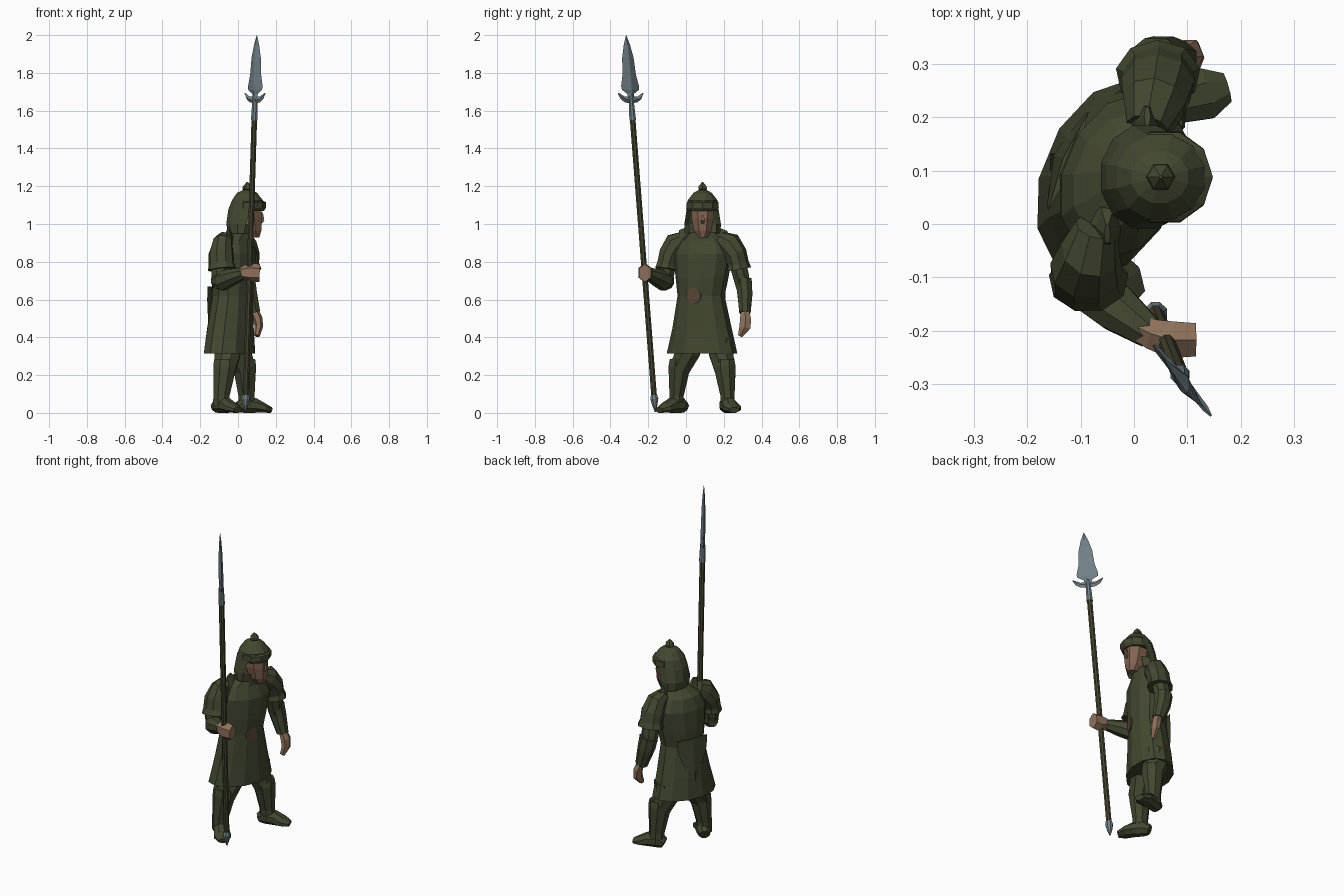
import bpy, bmesh, math
from mathutils import Vector as V


def material(name, rgb):
    m = bpy.data.materials.new(name)
    m.diffuse_color = (*rgb, 1)
    return m


GREEN = material("dark_green", (0.055, 0.064, 0.03))
WOOD = material("dark_wood", (0.062, 0.058, 0.03))
SKIN = material("skin", (0.27, 0.165, 0.105))
FACE = material("face_skin", (0.22, 0.125, 0.08))
STEEL = material("steel", (0.17, 0.225, 0.25))
LEATHER = material("leather", (0.10, 0.06, 0.036))


def loft(name, rings, n, mat, turn=0.5, keep=None):
    """Skin a row of elliptical rings (centre, u axis, v axis)."""
    bm = bmesh.new()
    rows = []
    for c, u, v in rings:
        row = []
        for i in range(n):
            a = (i + turn) * math.tau / n
            row.append(bm.verts.new(c + u * math.cos(a) + v * math.sin(a)))
        rows.append(row)
    for r, s in zip(rows, rows[1:]):
        for i in range(n):
            j = (i + 1) % n
            bm.faces.new((r[i], r[j], s[j], s[i]))
    bm.faces.new(rows[0])
    bm.faces.new(rows[-1])
    bmesh.ops.recalc_face_normals(bm, faces=bm.faces)
    if keep:
        bad = [f for f in bm.faces if not keep(f.calc_center_median())]
        bmesh.ops.delete(bm, geom=bad, context='FACES')
    me = bpy.data.meshes.new(name)
    bm.to_mesh(me)
    bm.free()
    me.materials.append(mat)
    ob = bpy.data.objects.new(name, me)
    bpy.context.collection.objects.link(ob)
    return ob


def limb(name, pts, n, mat, turn=0.5):
    """Tube through points (position, half width, half height)."""
    ps = [V(p[0]) for p in pts]
    whole = (ps[-1] - ps[0]).normalized()
    ref = V((0, 0, 1)) if abs(whole.z) < 0.7 else V((1, 0, 0))
    rings = []
    for i, (p, w, h) in enumerate(pts):
        t = (ps[min(i + 1, len(ps) - 1)] - ps[max(i - 1, 0)]).normalized()
        u = t.cross(ref).normalized()
        rings.append((ps[i], u * w, u.cross(t) * h))
    return loft(name, rings, n, mat, turn)


def stack(name, rows, n, mat, yaw=0, turn=0.5, keep=None):
    """Level rings (x, y, z, half width, half depth) turned by yaw."""
    f = V((math.cos(yaw), math.sin(yaw), 0))
    s = V((-f.y, f.x, 0))
    return loft(name, [(V((x, y, z)), s * w, f * d) for x, y, z, w, d in rows], n, mat, turn, keep)


YAW = -0.39
F = V((math.cos(YAW), math.sin(YAW), 0))

# Long coat
stack("coat", [(-.045, .085, .315, .195, .128), (-.04, .085, .45, .162, .12),
               (-.03, .08, .62, .128, .105), (-.025, .085, .72, .145, .112),
               (-.02, .09, .84, .162, .112), (-.02, .09, .91, .125, .09),
               (.005, .09, .955, .07, .065)], 12, GREEN, YAW)
# Pointed flap on the back of the coat
flap = []
for z, w, back in ((.67, .10, .1), (.6, .095, .105), (.48, .05, .118), (.42, .006, .125)):
    p = V((-.03, .08, z)) - F * back
    flap.append((p.x, p.y, z, w, .012))
stack("back_flap", flap, 4, GREEN, YAW, 0)
# Round belt plate
c = V((-.03, .08, .62))
limb("belt_plate", [(c + F * .09, .042, .042), (c + F * .107, .042, .042)], 10, LEATHER)

# Neck, head and nose
stack("neck", [(.02, .09, .9, .045, .045), (.04, .09, 1.0, .045, .045)], 8, FACE)
stack("head", [(.085, .088, .928, .026, .03), (.07, .088, .965, .05, .058),
               (.06, .088, 1.03, .064, .072), (.055, .088, 1.1, .066, .074)], 8, FACE)
limb("nose", [((.128, .088, 1.06), .008, .005), ((.13, .088, 1.02), .014, .014),
              ((.118, .088, 1.0), .01, .006)], 4, FACE)
# Helmet with side and neck guards open at the face
stack("helmet", [(.015, .088, .95, .098, .07), (.02, .088, 1.0, .1, .085),
                 (.04, .088, 1.075, .088, .095), (.05, .088, 1.125, .082, .085),
                 (.048, .088, 1.165, .05, .055), (.05, .088, 1.185, .012, .012)],
      12, GREEN, keep=lambda p: p.z > 1.07 or (p.x > .06) is False and p.z > .955)
stack("helmet_brow", [(.055, .088, 1.07, .084, .082), (.058, .088, 1.085, .09, .09),
                      (.058, .088, 1.115, .088, .09), (.055, .088, 1.125, .075, .075)], 10, GREEN)
stack("helmet_knob", [(.05, .088, 1.17, .012, .012), (.05, .088, 1.185, .027, .027),
                      (.05, .088, 1.2, .024, .024), (.05, .088, 1.222, .003, .003)], 6, GREEN)

# Collar flaps
limb("right_collar", [((-.05, .01, .88), .05, .05), ((-.05, -.005, .94), .04, .022),
                      ((-.05, -.018, .975), .022, .006)], 6, GREEN)
limb("left_collar", [((.02, .175, .88), .05, .05), ((.025, .19, .94), .04, .022),
                     ((.025, .202, .97), .022, .006)], 6, GREEN)

# Shoulder guards
limb("right_shoulder_guard", [((-.07, -.005, .925), .04, .04), ((-.082, -.05, .895), .068, .055),
                              ((-.09, -.085, .84), .062, .068), ((-.088, -.1, .79), .055, .068),
                              ((-.085, -.105, .76), .062, .076)], 9, GREEN)
limb("left_shoulder_guard", [((.025, .18, .925), .04, .04), ((.038, .225, .895), .068, .06),
                             ((.045, .262, .84), .062, .07), ((.045, .275, .79), .058, .068),
                             ((.045, .28, .76), .066, .08)], 9, GREEN)

# Right arm bent to the spear
limb("right_upper_arm", [((-.09, -.09, .83), .048, .055), ((-.095, -.105, .73), .045, .05),
                         ((-.09, -.108, .66), .03, .035)], 8, GREEN)
limb("right_forearm", [((-.125, -.085, .7), .03, .04), ((-.085, -.115, .7), .052, .056),
                       ((-.03, -.16, .72), .047, .046), ((.03, -.205, .74), .031, .032)], 8, GREEN)
limb("right_fist", [((.0, -.19, .735), .024, .026), ((.035, -.207, .742), .033, .04),
                    ((.07, -.217, .742), .04, .052), ((.115, -.217, .74), .036, .047)], 6, SKIN)
# Left arm hanging
limb("left_upper_arm", [((.045, .265, .83), .05, .05), ((.04, .292, .72), .046, .05),
                        ((.045, .308, .64), .038, .045)], 8, GREEN)
limb("left_bracer", [((.04, .305, .705), .046, .055), ((.055, .312, .63), .043, .05),
                     ((.085, .312, .53), .032, .036)], 8, GREEN)
limb("left_hand", [((.085, .312, .545), .022, .024), ((.105, .315, .495), .034, .026),
                   ((.11, .312, .455), .034, .022), ((.1, .287, .408), .014, .016)], 6, SKIN)

# Legs, boots and feet
LEGS = {"right": ((-.055, .01), (-.07, -.035), (-.088, -.05), V((-.1, -.03, 0)), V((.66, -.75, 0))),
        "left": ((.0, .185), (.035, .205), (.045, .22), V((.03, .215, 0)), V((.96, .27, 0)))}
for side, (hip, knee, ankle, heel, d) in LEGS.items():
    limb(side + "_thigh", [((*hip, .4), .07, .075), ((*hip, .32), .07, .075),
                           ((*knee, .23), .058, .062)], 8, GREEN)
    mid = [(knee[i] + ankle[i]) / 2 for i in (0, 1)]
    limb(side + "_boot", [((*knee, .285), .055, .06), ((*knee, .245), .062, .066),
                          ((*mid, .17), .052, .056), ((*ankle, .09), .04, .046),
                          ((*ankle, .03), .042, .048)], 8, GREEN)
    foot = []
    for along, w, h in ((-.03, .032, .03), (0, .042, .045), (.06, .045, .042),
                        (.11, .052, .027), (.15, .03, .016)):
        p = heel + d * along
        foot.append(((p.x, p.y, h * .93), w, h))
    limb(side + "_foot", foot, 8, GREEN)

# Spear
FOOT, TIP = V((.038, -.162, 0)), V((.1, -.317, 2.0))


def on(z):
    return FOOT.lerp(TIP, z / 2)


def rod(name, rows, mat):
    return limb(name, [(on(z), r, r) for z, r in rows], 8, mat)


rod("spear_shaft", [(.06, .016), (1.57, .016)], WOOD)
rod("spear_butt", [(.005, .003), (.04, .015), (.075, .023), (.095, .018)], STEEL)
rod("spear_socket", [(1.55, .019), (1.62, .016), (1.7, .012)], STEEL)
wide = V((.63, -.775, 0))
thick = V((.775, .63, 0))
loft("spear_blade", [(on(z), wide * w, thick * t) for z, w, t in (
    (1.64, .013, .012), (1.69, .024, .013), (1.71, .058, .013), (1.73, .061, .013),
    (1.79, .046, .012), (1.88, .039, .01), (1.95, .021, .006), (2.0, .001, .001))],
    4, STEEL, 0)
for k, side in ((1, "outer"), (-1, "inner")):
    loft(side + "_spear_lug", [
        (on(1.655), V((0, 0, .018)), thick * .009),
        (on(1.66) + wide * k * .045, V((0, 0, .015)), thick * .007),
        (on(1.675) + wide * k * .07, V((0, 0, .014)), thick * .006),
        (on(1.692) + wide * k * .086, V((0, 0, .003)), thick * .002)], 4, STEEL, 0)
